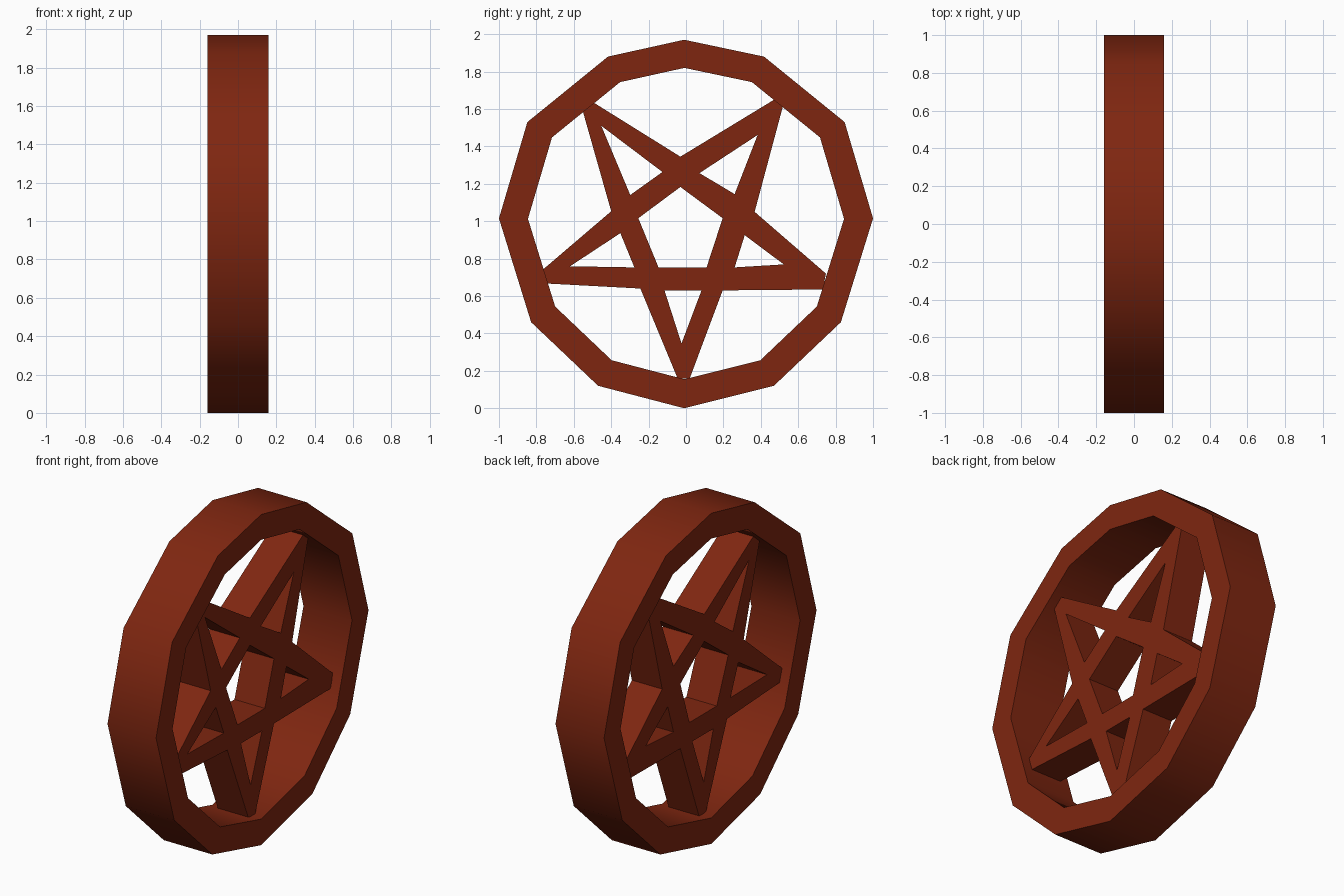
import bpy
import bmesh
import math
from mathutils import Matrix

if "Cube" in bpy.data.objects:
    bpy.data.objects.remove(bpy.data.objects["Cube"])

rust = bpy.data.materials.new("rust_red")
rust.diffuse_color = (0.212, 0.0194, 0.0052, 1.0)
rust.use_nodes = True
rust.node_tree.nodes["Principled BSDF"].inputs["Base Color"].default_value = rust.diffuse_color

# local x, y, z -> world y, z, x
SIDEWAYS = Matrix(((0, 0, 1, 0), (1, 0, 0, 0), (0, 1, 0, 0), (0, 0, 0, 1)))


def extruded(name, loops, half_depth, angle):
    """Extrude closed (y, z) outlines along x; inner outlines become holes."""
    curve = bpy.data.curves.new(name + "_profile", 'CURVE')
    curve.dimensions = '2D'
    curve.fill_mode = 'BOTH'
    curve.extrude = half_depth
    for loop in loops:
        spline = curve.splines.new('POLY')
        spline.points.add(len(loop) - 1)
        for point, (y, z) in zip(spline.points, loop):
            point.co = (y, z, 0, 1)
        spline.use_cyclic_u = True
    helper = bpy.data.objects.new(name + "_profile", curve)
    bpy.context.collection.objects.link(helper)
    bpy.context.view_layer.update()
    deps = bpy.context.evaluated_depsgraph_get()
    mesh = bpy.data.meshes.new_from_object(helper.evaluated_get(deps))
    bpy.data.objects.remove(helper)

    # weld caps to walls and turn upright
    bm = bmesh.new()
    bm.from_mesh(mesh)
    bmesh.ops.remove_doubles(bm, verts=bm.verts, dist=1e-4)
    bm.transform(SIDEWAYS)
    bmesh.ops.recalc_face_normals(bm, faces=bm.faces)
    bm.to_mesh(mesh)
    bm.free()
    mesh.materials.clear()
    mesh.materials.append(rust)
    obj = bpy.data.objects.new(name, mesh)
    bpy.context.collection.objects.link(obj)
    bpy.ops.object.select_all(action='DESELECT')
    obj.select_set(True)
    bpy.context.view_layer.objects.active = obj
    bpy.ops.object.shade_smooth_by_angle(angle=math.radians(angle))
    return obj


# Twelve-sided ring: mirrored half outline, inner edge is a scaled copy
half = [(0.417, 1.88), (0.848, 1.53), (1.0, 1.015), (0.828, 0.46), (0.47, 0.12)]
outer = [(-0.01, 1.97)] + half + [(-0.01, 0.0)] + [(-y, z) for y, z in reversed(half)]
inner = [(y * 0.845, 1.0 + (z - 1.0) * 0.845) for y, z in outer]
extruded("outer_ring", [outer, inner], 0.16, 45)

# Pointed star, tips blunt where they meet the ring
star = [(-0.03, 1.345), (0.48, 1.655), (0.517, 1.61), (0.367, 1.05),
        (0.748, 0.72), (0.732, 0.635), (0.196, 0.63), (0.02, 0.16),
        (-0.045, 0.16), (-0.244, 0.64), (-0.748, 0.667), (-0.77, 0.737),
        (-0.40, 1.053), (-0.555, 1.60), (-0.50, 1.638)]
arm_holes = [
    [(-0.453, 1.51), (-0.126, 1.263), (-0.298, 1.14)],
    [(0.383, 1.461), (0.26, 1.145), (0.072, 1.257)],
    [(0.314, 0.925), (0.523, 0.769), (0.26, 0.753)],
    [(-0.115, 0.63), (0.083, 0.63), (-0.024, 0.346)],
    [(-0.351, 0.936), (-0.276, 0.753), (-0.62, 0.759)],
]
centre_hole = [(-0.03, 1.183), (0.196, 1.016), (0.11, 0.753),
               (-0.147, 0.753), (-0.255, 1.016)]
extruded("star", [star] + arm_holes + [centre_hole], 0.1, 45)
